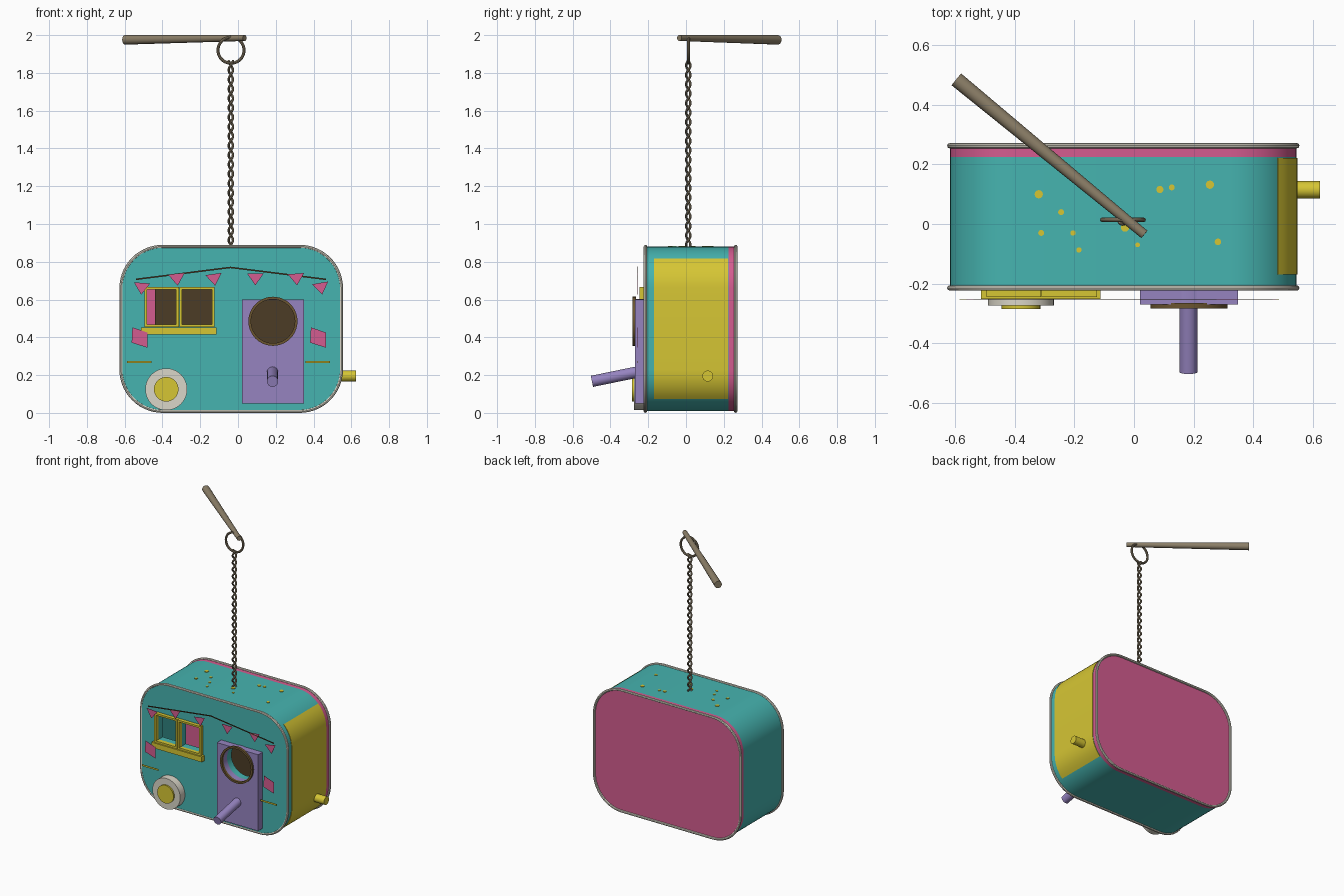
import bpy, bmesh, math
from mathutils import Vector, Matrix

if "Cube" in bpy.data.objects:
    bpy.data.objects.remove(bpy.data.objects["Cube"])


def material(name, hexcode):
    rgb = [int(hexcode[i:i + 2], 16) / 255 for i in (0, 2, 4)]
    m = bpy.data.materials.new(name)
    m.diffuse_color = [((c + 0.055) / 1.055) ** 2.4 for c in rgb] + [1]
    m.use_nodes = True
    m.node_tree.nodes["Principled BSDF"].inputs["Base Color"].default_value = m.diffuse_color
    return m


TEAL = material("teal", "46B4B0")
PINK = material("pink", "D45C90")
YELLOW = material("yellow", "D6C634")
PURPLE = material("purple", "9684C0")
DARK = material("dark_brown", "4C3C26")
RING = material("brown", "6B5530")
CREAM = material("cream", "DAD6C8")
WOOD = material("wood", "8C7F68")


def finish(name, bm, mat):
    bmesh.ops.remove_doubles(bm, verts=bm.verts, dist=1e-5)
    bmesh.ops.recalc_face_normals(bm, faces=bm.faces)
    me = bpy.data.meshes.new(name)
    bm.to_mesh(me)
    bm.free()
    me.materials.append(mat)
    me.shade_smooth()
    me.set_sharp_from_angle(angle=math.radians(35))
    ob = bpy.data.objects.new(name, me)
    bpy.context.collection.objects.link(ob)
    return ob


def from_curve(name, cu, matrix, mat):
    tmp = bpy.data.objects.new(name + "_curve", cu)
    bpy.context.collection.objects.link(tmp)
    bpy.context.view_layer.update()
    me = bpy.data.meshes.new_from_object(tmp.evaluated_get(bpy.context.evaluated_depsgraph_get()))
    bm = bmesh.new()
    bm.from_mesh(me)
    bm.transform(matrix)
    bpy.data.objects.remove(tmp)
    bpy.data.curves.remove(cu)
    bpy.data.meshes.remove(me)
    return finish(name, bm, mat)


def add_spline(cu, pts, cyclic):
    sp = cu.splines.new('POLY')
    sp.points.add(len(pts) - 1)
    for p, co in zip(sp.points, pts):
        p.co = (*co, 1) if len(co) == 3 else (*co, 0, 1)
    sp.use_cyclic_u = cyclic


def plate(name, loops, y0, y1, mat):
    """Flat panel drawn in x/z, later loops are holes, thick from y0 to y1."""
    cu = bpy.data.curves.new(name, 'CURVE')
    cu.dimensions, cu.fill_mode = '2D', 'BOTH'
    cu.extrude = (y1 - y0) / 2
    for lp in loops:
        add_spline(cu, lp, True)
    m = Matrix.Translation((0, (y0 + y1) / 2, 0)) @ Matrix.Rotation(math.pi / 2, 4, 'X')
    return from_curve(name, cu, m, mat)


def pipe(name, pts, r, mat, cyclic=False):
    cu = bpy.data.curves.new(name, 'CURVE')
    cu.dimensions = '3D'
    cu.bevel_depth, cu.bevel_resolution, cu.use_fill_caps = r, 2, True
    add_spline(cu, pts, cyclic)
    return from_curve(name, cu, Matrix(), mat)


def rod(name, a, b, r1, r2, mat, n=24):
    a, b = Vector(a), Vector(b)
    bm = bmesh.new()
    rot = (b - a).to_track_quat('Z', 'Y').to_matrix().to_4x4()
    bmesh.ops.create_cone(bm, cap_ends=True, segments=n, radius1=r1, radius2=r2,
                          depth=(b - a).length, matrix=Matrix.Translation((a + b) / 2) @ rot)
    return finish(name, bm, mat)


def rect(x0, x1, z0, z1):
    return [(x0, z0), (x1, z0), (x1, z1), (x0, z1)]


def circle(x, z, r, n=40):
    return [(x + r * math.cos(2 * math.pi * i / n), z + r * math.sin(2 * math.pi * i / n)) for i in range(n)]


def rounded(off=0.0, n=14):
    """Caravan outline, grown by off."""
    cx, cz, hw, hh, r = -0.036, 0.445, 0.582, 0.435, 0.22
    out = []
    for k, (sx, sz) in enumerate([(1, 1), (-1, 1), (-1, -1), (1, -1)]):
        for i in range(n + 1):
            t = math.pi / 2 * (k + i / n)
            out.append((cx + sx * (hw - r) + (r + off) * math.cos(t),
                        cz + sz * (hh - r) + (r + off) * math.sin(t)))
    return out


# Body: front wall with openings, hollow shell, back plate
panes = [(-0.482, -0.327), (-0.297, -0.138)]
hole = circle(0.185, 0.485, 0.118)
plate("front_wall", [rounded(), hole] + [rect(a, b, 0.468, 0.653) for a, b in panes], -0.22, -0.17, TEAL)
plate("body_shell", [rounded(), rounded(-0.035)], -0.17, 0.225, TEAL)
plate("back_plate", [rounded()], 0.225, 0.262, PINK)
plate("inner_panel", [rect(-0.44, 0.4, 0.1, 0.8)], 0.205, 0.224, DARK)
for name, y in (("front_rim", -0.215), ("back_rim", 0.263)):
    pipe(name, [(x, y, z) for x, z in rounded(0.001)], 0.009, CREAM, True)

# Yellow panel wrapping the right end
outer = [p for p in rounded(0.003) if p[0] > 0.475]
inner = [p for p in rounded(-0.005) if p[0] > 0.467]
outer.sort(key=lambda p: p[1])
inner.sort(key=lambda p: -p[1])
plate("side_panel", [outer + inner], -0.17, 0.222, YELLOW)
rod("side_peg", (0.52, 0.115, 0.195), (0.625, 0.115, 0.195), 0.029, 0.029, YELLOW)

# Door with entrance hole and perch
plate("door", [rect(0.02, 0.35, 0.05, 0.6), hole], -0.27, -0.22, PURPLE)
plate("entrance_ring", [circle(0.185, 0.485, 0.13), circle(0.185, 0.485, 0.116)], -0.284, -0.265, RING)
rod("perch", (0.183, -0.23, 0.222), (0.183, -0.498, 0.167), 0.03, 0.03, PURPLE)

# Windows
for i, (a, b) in enumerate(panes):
    plate(f"window_frame_{i}", [rect(a - 0.014, b + 0.014, 0.455, 0.666), rect(a, b, 0.468, 0.653)],
          -0.246, -0.215, YELLOW)
plate("window_sill", [rect(-0.514, -0.113, 0.415, 0.453)], -0.252, -0.215, YELLOW)

# Wheel
rod("wheel", (-0.38, -0.21, 0.125), (-0.38, -0.274, 0.125), 0.111, 0.111, CREAM, 40)
rod("wheel_hub", (-0.38, -0.25, 0.125), (-0.38, -0.285, 0.125), 0.065, 0.065, YELLOW, 32)

# Bunting, pink patches and trim strips floating just off the front
Y0, Y1 = -0.2555, -0.2535
plate("bunting_string", [[(-0.54, 0.703), (-0.04, 0.766), (0.465, 0.703),
                          (0.465, 0.711), (-0.04, 0.774), (-0.54, 0.711)]], Y0, Y1, DARK)
flags = [(-0.508, 0.688, -4), (-0.326, 0.735, 6), (-0.13, 0.735, 8),
         (0.092, 0.737, 0), (0.307, 0.737, 5), (0.435, 0.688, 10)]
for i, (x, z, deg) in enumerate(flags):
    c, s = math.cos(math.radians(deg)), math.sin(math.radians(deg))
    tri = [(x + c * u - s * v, z + s * u + c * v) for u, v in ((-0.043, 0), (0, -0.062), (0.043, 0))]
    plate(f"flag_{i}", [tri], Y0, Y1, PINK)
for i, x in enumerate((-0.563, 0.382)):
    plate(f"patch_{i}", [[(x, 0.372), (x + 0.083, 0.345), (x + 0.083, 0.425), (x + 0.004, 0.453)]], Y0, Y1, PINK)
for i, x in enumerate((-0.587, 0.357)):
    plate(f"trim_strip_{i}", [rect(x, x + 0.13, 0.263, 0.275)], Y0, Y1, YELLOW)

# Yellow dots on the roof
dots = [(-0.32, 0.1, 14), (-0.245, 0.04, 10), (-0.312, -0.03, 10), (-0.205, -0.03, 9), (-0.185, -0.087, 9),
        (-0.03, -0.012, 14), (0.012, -0.07, 8), (0.087, 0.116, 12), (0.127, 0.123, 10),
        (0.255, 0.132, 14), (0.282, -0.06, 11)]
for i, (x, y, r) in enumerate(dots):
    rod(f"roof_dot_{i}", (x, y, 0.87), (x, y, 0.884), r / 1000, r / 1000, YELLOW, 16)

# Twisted hanging cord, ring and branch
for k in range(2):
    pts = []
    for i in range(145):
        t = 2 * math.pi * 10 * i / 144 + math.pi * k
        pts.append((-0.038 + 0.0115 * math.cos(t), 0.012 + 0.0115 * math.sin(t), 0.865 + i / 144))
    pipe(f"cord_strand_{k}", pts, 0.0065, WOOD)
pipe("hanging_ring", [(x, 0.014, z) for x, z in circle(-0.037, 1.92, 0.069)], 0.008, WOOD, True)
rod("branch", (0.035, -0.035, 1.985), (-0.597, 0.486, 1.975), 0.016, 0.0255, WOOD, 16)
